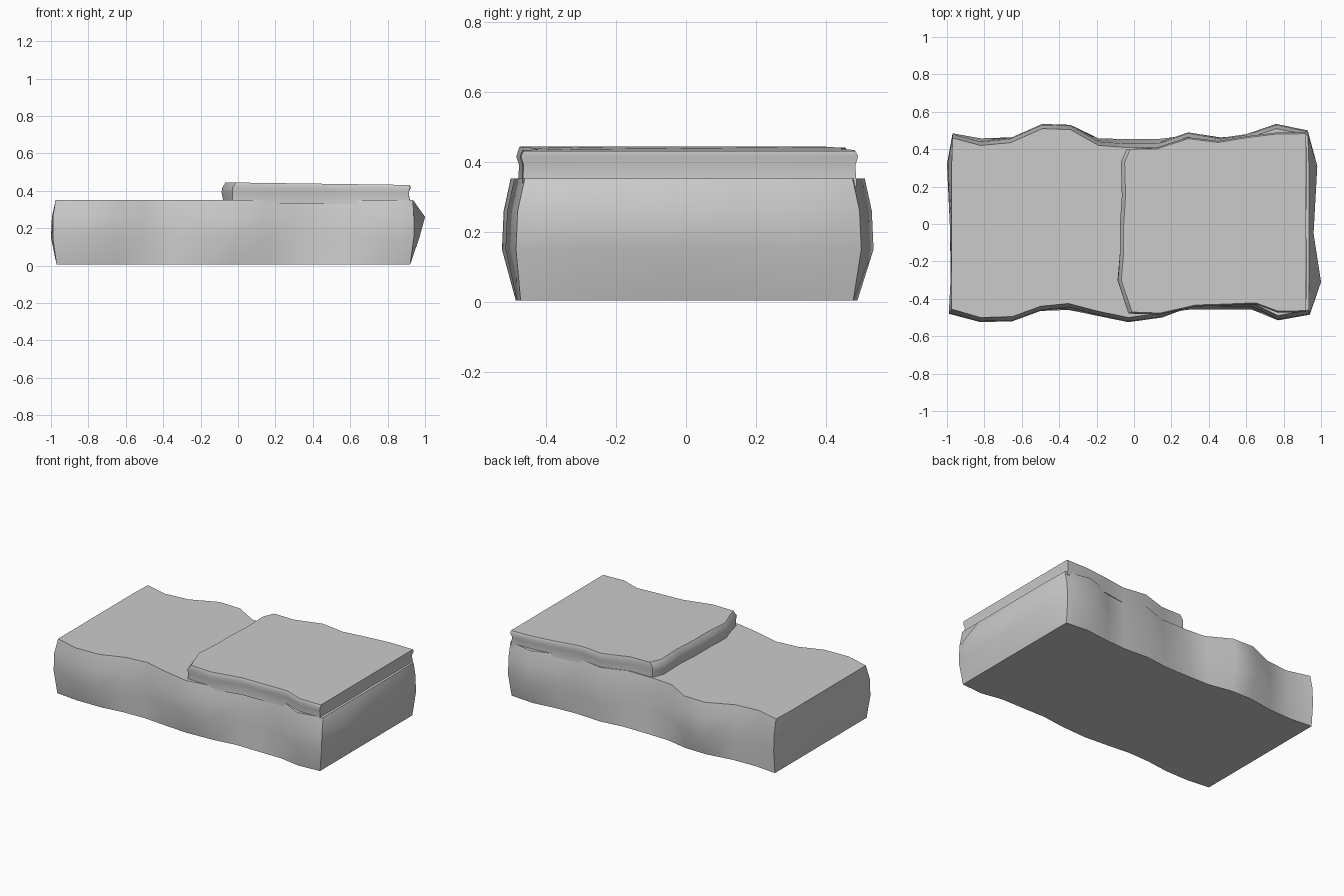
import bpy, bmesh

if "Cube" in bpy.data.objects:
    bpy.data.objects.remove(bpy.data.objects["Cube"])

# Widest outline of the stone, counter-clockwise from the front left corner
OUTLINE = [(-.99, -.48), (-.82, -.525), (-.65, -.52), (-.50, -.465), (-.35, -.45),
           (-.20, -.49), (-.03, -.525), (.15, -.50), (.31, -.44), (.47, -.445), (.63, -.445),
           (.77, -.515), (.94, -.485), (1.0, -.31), (.96, -.05), (.98, .31),
           (.93, .50), (.76, .535), (.60, .48), (.46, .46), (.29, .49), (.13, .435),
           (-.05, .435), (-.19, .445), (-.34, .53), (-.49, .535), (-.66, .46),
           (-.82, .445), (-.97, .485), (-1.0, .32), (-.985, .0), (-.98, -.28)]

# Raised slab outline
SLAB = [(-.03, -.475), (.14, -.48), (.33, -.437), (.49, -.432), (.65, -.425), (.77, -.47),
        (.92, -.467), (.923, -.25), (.92, .0), (.923, .25), (.92, .487),
        (.76, .485), (.60, .465), (.45, .44), (.29, .46), (.12, .405), (-.04, .40),
        (-.07, .33), (-.065, .15), (-.075, .0), (-.075, -.15), (-.088, -.30)]


def ring(points, z, left, right, inset, wave=1.0, base=.48):
    """Outline at one height: ends clamped, sides moved in, waves damped."""
    out = []
    for x, y in points:
        side = abs(y) > .4
        ny = (1 if y > 0 else -1) * (base + (abs(y) - base) * wave - inset) if side else y
        out.append((max(left, min(right, x)), ny, z(x) if callable(z) else z))
    return out


def loft(name, rings):
    bm = bmesh.new()
    loops = [[bm.verts.new(p) for p in r] for r in rings]
    for a, b in zip(loops, loops[1:]):
        for i in range(len(a)):
            j = (i + 1) % len(a)
            bm.faces.new((a[i], a[j], b[j], b[i]))
    bm.faces.new(loops[0][::-1])
    bm.faces.new(loops[-1])
    bmesh.ops.recalc_face_normals(bm, faces=bm.faces)
    mesh = bpy.data.meshes.new(name)
    bm.to_mesh(mesh)
    bm.free()
    ob = bpy.data.objects.new(name, mesh)
    bpy.context.collection.objects.link(ob)
    bpy.context.view_layer.objects.active = ob
    ob.select_set(True)
    bpy.ops.object.shade_smooth_by_angle(angle=.87)
    ob.select_set(False)
    return ob


# Lower stone: narrow foot, bulging middle, flat top
loft("stone_base", [
    ring(OUTLINE, 0.005, -.97, .92, 0.01, .35),
    ring(OUTLINE, .15, -1, .97, 0),
    ring(OUTLINE, .26, -.995, 1, .005),
    ring(OUTLINE, .352, -.975, .935, .025),
])

# Raised slab on the right half, slightly undercut
top = lambda x: .444 - .014 * max(x, 0)
loft("raised_slab", [
    ring(SLAB, .33, -.075, .925, .0),
    ring(SLAB, .39, -.09, .912, .004),
    ring(SLAB, .415, -.085, .925, -.004),
    ring([(x + .02 if x < 0 else x, y) for x, y in SLAB], top, -.07, .92, .004),
])
